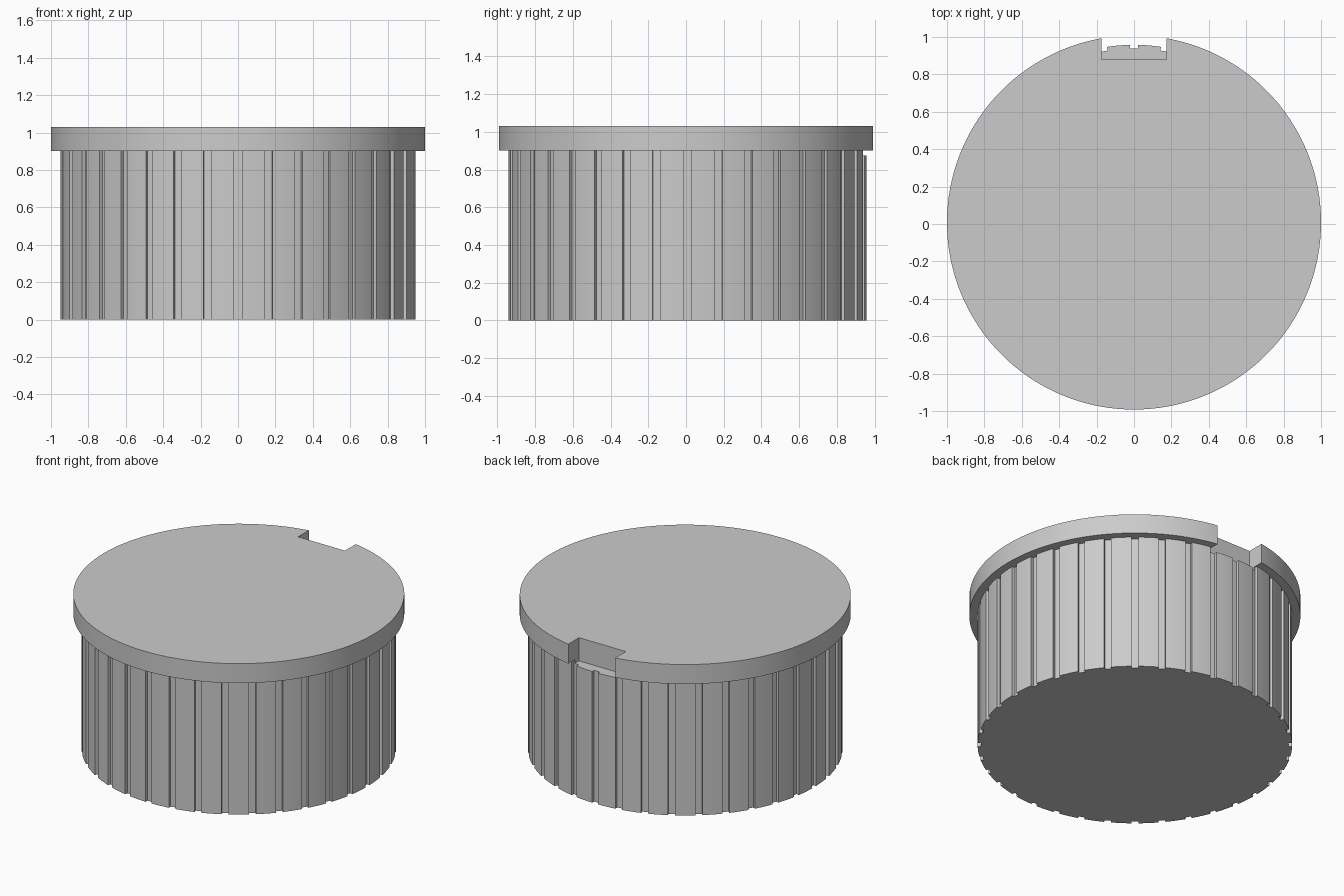
import bpy, bmesh, math

if "Cube" in bpy.data.objects:
    bpy.data.objects.remove(bpy.data.objects["Cube"])

CENTRE_Y = 0.008      # the notch shortens the back, so the axis sits slightly off
BODY_R, CAP_R = 0.95, 1.0
GROOVES, GROOVE_W, GROOVE_D = 36, 0.042, 0.02

grey = bpy.data.materials.new("plain grey")
grey.use_nodes = True
grey.diffuse_color = (0.6, 0.6, 0.6, 1)
grey.node_tree.nodes["Principled BSDF"].inputs["Base Color"].default_value = (0.6, 0.6, 0.6, 1)


def extrude_outline(name, outline, bottom, top):
    """Solid prism from a closed 2D outline."""
    bm = bmesh.new()
    face = bm.faces.new([bm.verts.new((x, y + CENTRE_Y, bottom)) for x, y in outline])
    ext = bmesh.ops.extrude_face_region(bm, geom=[face])
    for v in ext["geom"]:
        if isinstance(v, bmesh.types.BMVert):
            v.co.z = top
    bmesh.ops.recalc_face_normals(bm, faces=bm.faces)
    mesh = bpy.data.meshes.new(name)
    bm.to_mesh(mesh)
    bm.free()
    mesh.materials.append(grey)
    obj = bpy.data.objects.new(name, mesh)
    bpy.context.collection.objects.link(obj)
    return obj


def polar(r, a):
    return r * math.cos(a), r * math.sin(a)


# Outline of the grooved barrel: a square slot, then an arc, repeated
step = math.tau / GROOVES
half = math.asin(GROOVE_W / 2 / BODY_R)
arc_steps = 4
barrel = []
for i in range(GROOVES):
    a = i * step
    barrel += [polar(BODY_R - GROOVE_D, a - half), polar(BODY_R - GROOVE_D, a + half)]
    for k in range(arc_steps + 1):
        barrel.append(polar(BODY_R, a + half + (step - 2 * half) * k / arc_steps))
body = extrude_outline("grooved_body", barrel, 0, 0.9)

# Overhanging cap disc
disc = [polar(CAP_R, math.tau * i / 180) for i in range(180)]
cap = extrude_outline("cap_disc", disc, 0.9, 1.03)

# Rectangular notch through the cap and into the top of the body at the back
notch = [(-0.173, 0.872), (0.173, 0.872), (0.173, 1.2), (-0.173, 1.2)]
cutter = extrude_outline("notch_cutter", notch, 0.875, 1.2)
cutter.hide_render = True

for obj in (body, cap):
    mod = obj.modifiers.new("notch", "BOOLEAN")
    mod.operation = "DIFFERENCE"
    mod.solver = "EXACT"
    mod.object = cutter
    bpy.ops.object.select_all(action="DESELECT")
    obj.select_set(True)
    bpy.context.view_layer.objects.active = obj
    bpy.ops.object.modifier_apply(modifier=mod.name)
    bpy.ops.object.shade_smooth_by_angle(angle=math.radians(30))

bpy.data.objects.remove(cutter)
